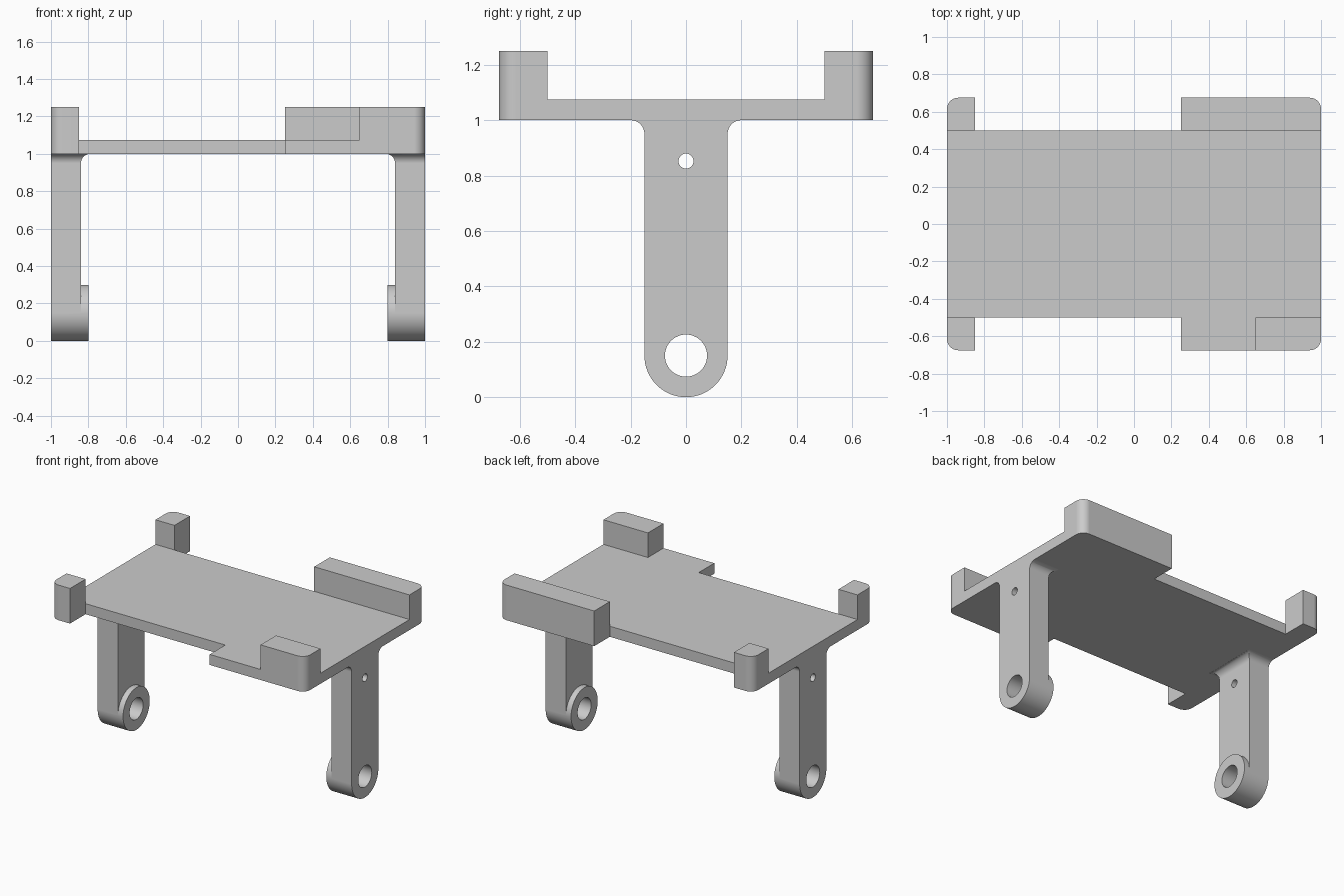
import bpy, bmesh, math
from mathutils import Matrix, Vector

default = bpy.data.objects.get("Cube")
if default:
    bpy.data.objects.remove(default, do_unlink=True)

grey = bpy.data.materials.new("light_grey")
grey.use_nodes = True
colour = (0.6, 0.6, 0.6, 1)
grey.diffuse_color = colour
grey.node_tree.nodes["Principled BSDF"].inputs["Base Color"].default_value = colour


def add_object(name, bm):
    bmesh.ops.recalc_face_normals(bm, faces=bm.faces)
    mesh = bpy.data.meshes.new(name)
    bm.to_mesh(mesh)
    bm.free()
    mesh.materials.append(grey)
    obj = bpy.data.objects.new(name, mesh)
    bpy.context.collection.objects.link(obj)
    return obj


def prism(name, outline, axis, start, end):
    """Extrude a 2D outline along one axis; the outline uses the other two in order."""
    bm = bmesh.new()

    def place(point, depth):
        co = list(point)
        co.insert(axis, depth)
        return bm.verts.new(co)

    face = bm.faces.new([place(p, start) for p in outline])
    moved = bmesh.ops.extrude_face_region(bm, geom=[face])["geom"]
    shift = Vector((0, 0, 0))
    shift[axis] = end - start
    bmesh.ops.translate(bm, vec=shift, verts=[v for v in moved if isinstance(v, bmesh.types.BMVert)])
    return add_object(name, bm)


def rect(a0, a1, b0, b1):
    return [(a0, b0), (a1, b0), (a1, b1), (a0, b1)]


def arc(cx, cy, radius, first, last, steps):
    angles = [math.radians(first + (last - first) * i / steps) for i in range(steps + 1)]
    return [(cx + radius * math.cos(a), cy + radius * math.sin(a)) for a in angles]


def disc(cy, cz, radius, steps=64):
    return arc(cy, cz, radius, 0, 360, steps)[:-1]


def cut(obj, cutter):
    """Subtract the cutter, bake the result and discard the cutter."""
    mod = obj.modifiers.new("cut", "BOOLEAN")
    mod.operation = "DIFFERENCE"
    mod.solver = "EXACT"
    mod.object = cutter
    bpy.context.view_layer.update()
    baked = bpy.data.meshes.new_from_object(obj.evaluated_get(bpy.context.evaluated_depsgraph_get()))
    obj.modifiers.clear()
    obj.data = baked
    bpy.data.objects.remove(cutter, do_unlink=True)


def finish(obj):
    bpy.ops.object.select_all(action="DESELECT")
    obj.select_set(True)
    bpy.context.view_layer.objects.active = obj
    bpy.ops.object.shade_smooth_by_angle(angle=math.radians(30))
    weighted = obj.modifiers.new("weighted_normals", "WEIGHTED_NORMAL")
    weighted.keep_sharp = True


# Deck: full-height slab with rounded corners and side notches, hollowed from above
edge, deck_y, r = 0.675, 0.5, 0.06
cx, cy = 1 - r, edge - r
outline = (arc(cx, cy, r, 0, 90, 8) + [(0.25, edge), (0.25, deck_y), (-0.85, deck_y), (-0.85, edge)]
           + arc(-cx, cy, r, 90, 180, 8) + arc(-cx, -cy, r, 180, 270, 8)
           + [(-0.85, -edge), (-0.85, -deck_y), (0.25, -deck_y), (0.25, -edge)]
           + arc(cx, -cy, r, 270, 360, 8))
deck = prism("deck_with_corner_stops", outline, 2, 1.0, 1.25)
cut(deck, prism("tray_cutter", rect(-1.2, 1.2, -deck_y, deck_y), 2, 1.075, 1.5))
cut(deck, prism("front_tab_cutter", rect(0.1, 0.65, -0.8, -0.4), 2, 1.075, 1.5))
finish(deck)

# Leg: rounded foot, flared into the deck at the top
half, fillet, foot_z, top = 0.15, 0.05, 0.15, 1.0
flare = half + fillet
outline = (arc(0, foot_z, half, 180, 360, 32)
           + arc(flare, top - fillet, fillet, 180, 90, 8)
           + arc(-flare, top - fillet, fillet, 90, 0, 8))
left_leg = prism("left_leg", outline, 0, 0.8, 1.0)

# Thin the shaft on the inside, leaving the round boss and a fillet under the deck
inner = 0.84
profile = ([(0.7, foot_z), (inner, foot_z)]
           + arc(inner - fillet, top - fillet, fillet, 0, 90, 8) + [(0.7, top)])
shaft_cutter = prism("shaft_cutter", profile, 1, -0.4, 0.4)
cut(shaft_cutter, prism("boss_keep", disc(0, foot_z, half), 0, 0.6, 0.95))
cut(left_leg, shaft_cutter)

# Pivot hole and small pin hole
for z, radius in ((0.15, 0.076), (0.852, 0.027)):
    cut(left_leg, prism("hole_cutter", disc(0, z, radius, 48), 0, 0.6, 1.2))

# Mirrored leg
bm = bmesh.new()
bm.from_mesh(left_leg.data)
bmesh.ops.transform(bm, matrix=Matrix.Scale(-1, 4, (1, 0, 0)), verts=bm.verts)
right_leg = add_object("right_leg", bm)

for leg in (left_leg, right_leg):
    finish(leg)
